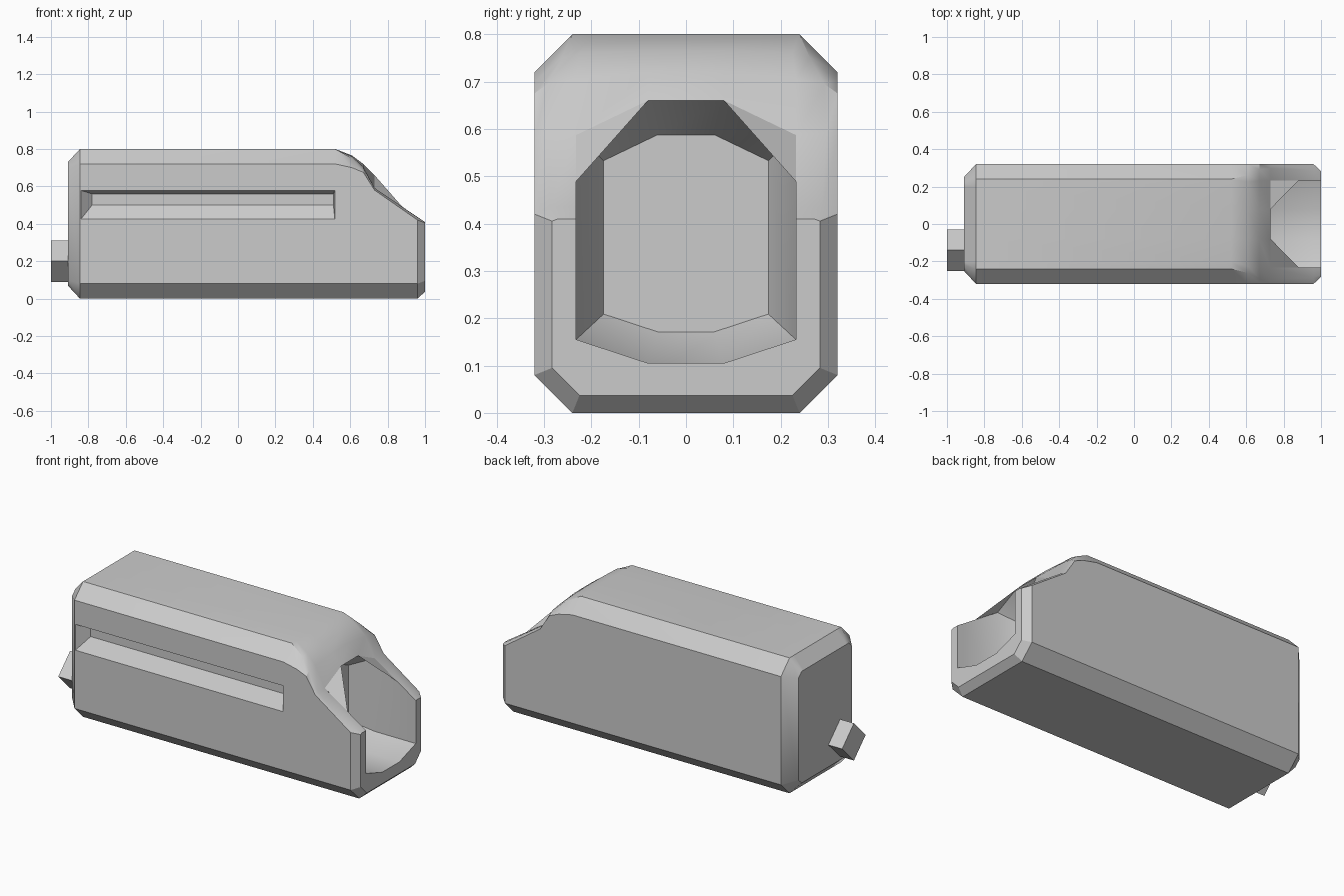
import bpy, bmesh, math

if "Cube" in bpy.data.objects:
    bpy.data.objects.remove(bpy.data.objects["Cube"])


def finish(name, bm, angle=None):
    bmesh.ops.recalc_face_normals(bm, faces=bm.faces)
    me = bpy.data.meshes.new(name)
    bm.to_mesh(me)
    bm.free()
    ob = bpy.data.objects.new(name, me)
    bpy.context.collection.objects.link(ob)
    bpy.ops.object.select_all(action='DESELECT')
    ob.select_set(True)
    bpy.context.view_layer.objects.active = ob
    if angle:
        bpy.ops.object.shade_smooth_by_angle(angle=math.radians(angle))
    return ob


def ring(bm, x, half):
    """Symmetric loop of vertices made from one half section (y, z)."""
    return ([bm.verts.new((x, y, z)) for y, z in half] +
            [bm.verts.new((x, -y, z)) for y, z in reversed(half)])


def bridge(bm, a, b):
    n = len(a)
    for i in range(n):
        j = (i + 1) % n
        bm.faces.new((a[i], a[j], b[j], b[i]))


# Shell: closed octagonal body, bottom to top half sections
bm = bmesh.new()
full = [(.24, 0), (.32, .08), (.32, .72), (.24, .8), (.2, .8), (.08, .8)]
low = full[:2]
rear = [
    (-.91, [(.22, .07), (.25, .1), (.25, .7), (.22, .73), (.2, .73), (.08, .73)]),
    (-.845, full),
    (.52, full),
    (.61, low + [(.32, .70), (.262, .75), (.225, .76), (.08, .765)]),
    (.67, low + [(.32, .675), (.292, .695), (.232, .705), (.08, .72)]),
    (.73, low + [(.32, .58), (.297, .592), (.232, .587), (.08, .66)]),
]
rings = [ring(bm, x, h) for x, h in rear]
bm.faces.new(rings[0])
for a, b in zip(rings, rings[1:]):
    bridge(bm, a, b)
neck = rings[-1]

# Open front channel: outer wall, rim, inner wall and floor
inner = [(.232, .155), (.08, .105)]
hole = ring(bm, .73, inner)
u0 = neck[:5] + hole + neck[7:]
u1 = ring(bm, .96, low + [(.32, .42), (.287, .435), (.232, .436)] + inner)
u2 = ring(bm, 1.0, [(.225, .037), (.283, .095), (.283, .405), (.27, .41), (.232, .41)] + inner)
# half order runs P1..P5, I1, I2 and back again
bridge(bm, u0, u1)
bridge(bm, u1, u2)
bm.faces.new((u2[0], u2[13], u2[7], u2[6]))
for p1, p2, p3, p4, p5, i1, i2 in (u2[:7], u2[:6:-1]):
    bm.faces.new((p1, p2, i1, i2))
    bm.faces.new((p2, p3, p4, p5, i1))

# Hollow behind the opening
mouth = [hole[1], hole[0], neck[4], neck[5], neck[6], neck[7], hole[3], hole[2]]
back = [bm.verts.new((.6, v.co.y * .75, .37 + (v.co.z - .37) * .75)) for v in mouth]
bridge(bm, mouth, back)
bm.faces.new(back)
shell = finish("shell", bm, 32)

# Side groove, cut into the front side only
bm = bmesh.new()
for y, x0, x1, z0, z1 in ((-.34, -.86, .52, .40, .585), (-.262, -.78, .51, .50, .56)):
    for x in (x0, x1):
        for z in (z0, z1):
            bm.verts.new((x, y, z))
bmesh.ops.convex_hull(bm, input=bm.verts)
cutter = finish("groove_cutter", bm)
cutter.hide_render = True
bpy.context.view_layer.objects.active = shell
mod = shell.modifiers.new("groove", 'BOOLEAN')
mod.operation, mod.solver, mod.object = 'DIFFERENCE', 'EXACT', cutter
bpy.ops.object.modifier_apply(modifier=mod.name)
bpy.data.objects.remove(cutter)

# Triangular webs in the upper corners of the opening
bm = bmesh.new()
for s in (1, -1):
    bm.faces.new([bm.verts.new(c) for c in
                  ((.73, s * .08, .66), (.73, s * .232, .587), (.88, s * .232, .489))])
finish("corner_webs", bm)

# Diamond peg on the rear
bpy.ops.mesh.primitive_cylinder_add(vertices=4, radius=.11, depth=.12,
                                    location=(-.94, -.14, .2),
                                    rotation=(0, math.pi / 2, 0))
bpy.context.object.name = "rear_peg"
